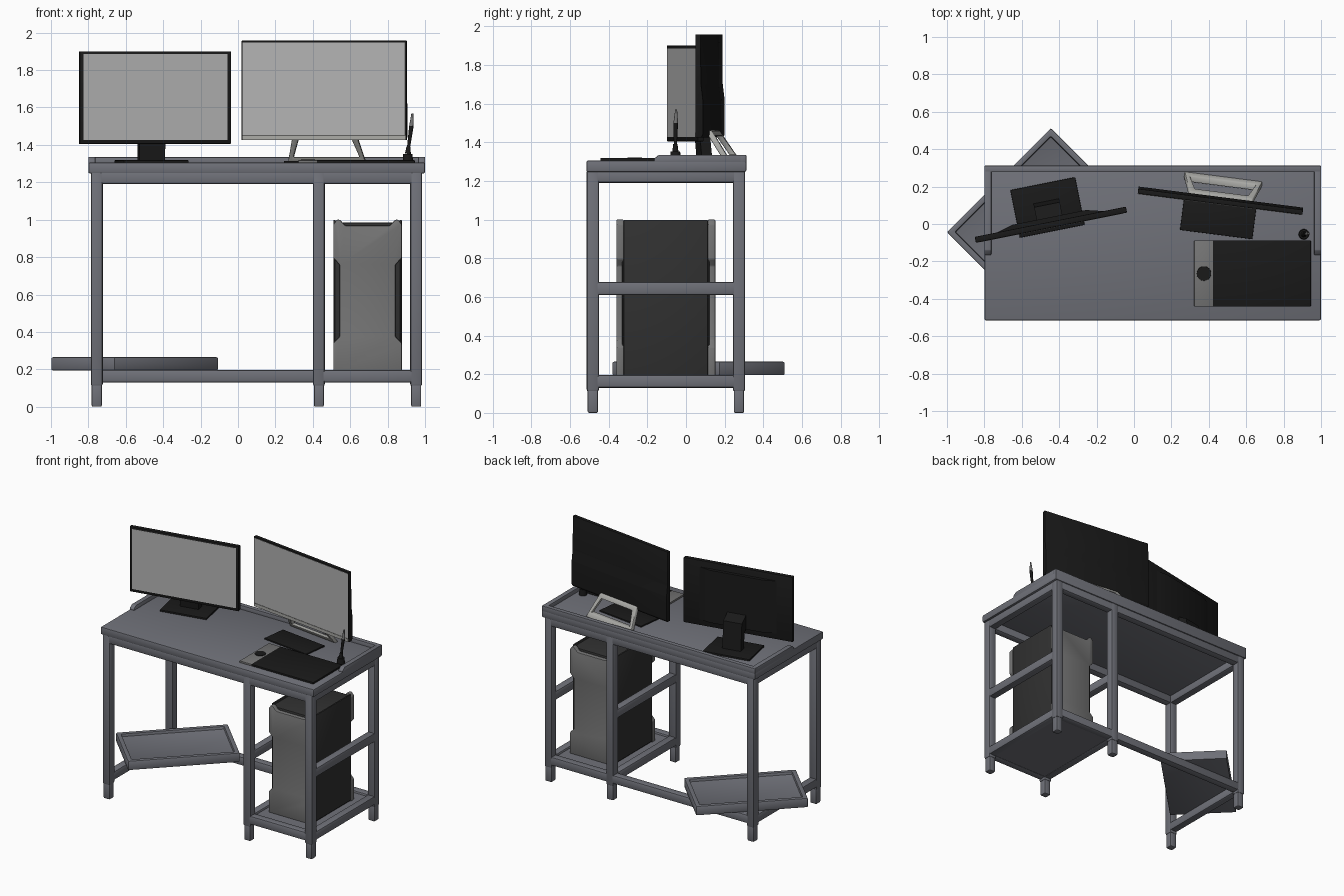
import bpy, bmesh, math
from mathutils import Matrix, Vector

if "Cube" in bpy.data.objects:
    bpy.data.objects.remove(bpy.data.objects["Cube"])


def material(name, c):
    m = bpy.data.materials.new(name)
    m.diffuse_color = (*c, 1)
    m.use_nodes = True
    m.node_tree.nodes["Principled BSDF"].inputs["Base Color"].default_value = m.diffuse_color
    return m


STEEL = material("steel_grey", (0.16, 0.165, 0.19))
BLACK = material("black_plastic", (0.01, 0.01, 0.01))
DARK = material("dark_panel", (0.03, 0.03, 0.03))
GREY = material("mid_grey", (0.18, 0.18, 0.18))
LIGHT = material("light_grey", (0.4, 0.4, 0.38))
SCREEN = material("screen_grey", (0.45, 0.45, 0.45))


def finish(name, bm, mat, frame=None, bevel=0, seg=2):
    bmesh.ops.recalc_face_normals(bm, faces=bm.faces[:])
    if bevel:
        bmesh.ops.bevel(bm, geom=bm.edges[:], offset=bevel, segments=seg,
                        profile=0.5, affect='EDGES')
    me = bpy.data.meshes.new(name)
    if frame:
        bm.transform(frame)
    bm.to_mesh(me)
    bm.free()
    ob = bpy.data.objects.new(name, me)
    bpy.context.collection.objects.link(ob)
    me.materials.append(mat)
    bpy.ops.object.select_all(action='DESELECT')
    ob.select_set(True)
    bpy.context.view_layer.objects.active = ob
    bpy.ops.object.shade_smooth_by_angle(angle=math.radians(35))
    return ob


def box(name, x, y, z, mat, bevel=0, frame=None, rim=0, depth=0):
    """Box from (min, max) ranges; rim/depth sink a panel into its top."""
    bm = bmesh.new()
    bmesh.ops.create_cube(bm, size=1)
    for v in bm.verts:
        v.co = [r[0] if c < 0 else r[1] for c, r in zip(v.co, (x, y, z))]
    if rim:
        bm.normal_update()
        top = max(bm.faces, key=lambda f: f.calc_center_median().z)
        bmesh.ops.inset_region(bm, faces=[top], thickness=rim)
        bmesh.ops.translate(bm, verts=top.verts[:], vec=(0, 0, 0))
        inner = bmesh.ops.extrude_face_region(bm, geom=[top])
        bmesh.ops.translate(bm, vec=(0, 0, -depth),
                            verts=[v for v in inner['geom'] if isinstance(v, bmesh.types.BMVert)])
        if top.is_valid:
            bm.faces.remove(top)
    return finish(name, bm, mat, frame, bevel)


def extrude(name, pts, axis, a, b, mat, frame=None, bevel=0):
    """Extrude a 2D profile along x or y."""
    bm = bmesh.new()
    rings = [[bm.verts.new((t, u, v) if axis == 'x' else (u, t, v)) for u, v in pts] for t in (a, b)]
    n = len(pts)
    for r in rings:
        bm.faces.new(r)
    for i in range(n):
        j = (i + 1) % n
        bm.faces.new((rings[0][i], rings[0][j], rings[1][j], rings[1][i]))
    return finish(name, bm, mat, frame, bevel)


def cone(name, base, tip, r1, r2, mat, seg=24):
    base, tip = Vector(base), Vector(tip)
    d = tip - base
    bm = bmesh.new()
    bmesh.ops.create_cone(bm, cap_ends=True, segments=seg, radius1=r1, radius2=r2, depth=d.length)
    f = Matrix.Translation((base + tip) / 2) @ d.to_track_quat('Z', 'Y').to_matrix().to_4x4()
    return finish(name, bm, mat, f)


def place(x, y, z, deg):
    return Matrix.Translation((x, y, z)) @ Matrix.Rotation(math.radians(deg), 4, 'Z')


# desk legs with slimmer feet
H = 0.032
XS, YS = (-0.755, 0.4325, 0.9525), (-0.482, 0.274)
for xn, x in zip(("left", "middle", "right"), XS):
    for yn, y in zip(("front", "back"), YS):
        box(f"{yn}_{xn}_leg", (x - H, x + H), (y - H, y + H), (0.11, 1.26), STEEL, 0.012)
        box(f"{yn}_{xn}_foot", (x - 0.027, x + 0.027), (y - 0.027, y + 0.027), (0, 0.13), STEEL, 0.008)


# rails between legs
def rail_x(name, i, j, y, z0, z1):
    box(name, (XS[i], XS[j]), (y - H + .002, y + H - .002), (z0, z1), STEEL, 0.012)


def rail_y(name, x, z0, z1):
    box(name, (x - H + .002, x + H - .002), YS, (z0, z1), STEEL, 0.012)


rail_x("back_lower_rail", 0, 2, YS[1], 0.13, 0.196)
rail_x("front_lower_rail", 1, 2, YS[0], 0.13, 0.196)
for n, x in zip(("left", "middle", "right"), XS):
    rail_y(n + "_lower_rail", x, 0.13, 0.196)
    if n != "middle":
        rail_y(n + "_apron", x, 1.19, 1.26)
    if n != "left":
        rail_y(n + "_side_rail", x, 0.61, 0.678)
for n, y in zip(("front", "back"), YS):
    rail_x(n + "_apron", 0, 2, y, 1.19, 1.26)
box("computer_shelf", (XS[1], XS[2]), YS, (0.135, 0.18), STEEL)

# desk top with raised edge along back and half of the sides
box("desk_top", (-0.8, 1.0), (-0.515, 0.312), (1.247, 1.305), STEEL, 0.008)
box("back_rim", (-0.8, 1.0), (0.277, 0.312), (1.29, 1.335), STEEL, 0.005)
side = [(0.30, 1.29), (-0.165, 1.29), (-0.165, 1.315), (-0.14, 1.335), (0.30, 1.335)]
extrude("left_rim", side, 'x', -0.8, -0.763, STEEL, bevel=0.004)
extrude("right_rim", side, 'x', 0.963, 1.0, STEEL, bevel=0.004)

# diagonal foot tray
box("foot_tray", (-0.3925, 0.3925), (-0.24, 0.24), (0.195, 0.265), STEEL,
    0.006, place(-0.5525, 0.065, 0, 45), rim=0.045, depth=0.022)

# computer tower: dark core between two notched end panels
box("tower_body", (0.516, 0.869), (-0.33, 0.122), (0.18, 0.985), DARK, 0.008)
half = [(0.183, 0.18), (0.183, 0.34), (0.15, 0.375), (0.15, 0.76), (0.183, 0.795),
        (0.183, 0.975), (0.165, 1.0), (0.148, 1.0), (0.118, 0.968)]
outline = [(0.6925 + x, z) for x, z in half] + [(0.6925 - x, z) for x, z in reversed(half)]
extrude("tower_front_panel", outline, 'y', -0.36, -0.322, GREY, bevel=0.006)
extrude("tower_back_panel", outline, 'y', 0.113, 0.152, GREY, bevel=0.006)
for s in (-1, 1):
    box("tower_side_panel", (0.6925 + s * 0.177 - 0.006, 0.6925 + s * 0.177 + 0.006),
        (-0.322, 0.113), (0.19, 0.998), DARK, 0.003)

# left monitor
L = place(-0.445, 0.0, 0, 11.3)
box("left_monitor_case", (-0.412, 0.412), (-0.02, 0.012), (1.405, 1.90), BLACK, 0.004, L)
box("left_monitor_screen", (-0.392, 0.392), (-0.0215, -0.015), (1.427, 1.885), SCREEN, 0, L)
extrude("left_monitor_back", [(-0.30, 0.01), (-0.2, 0.036), (0.2, 0.036), (0.30, 0.01)],
        'y', 0, 1, BLACK,
        L @ Matrix(((1, 0, 0, 0), (0, 0, 1, 0), (0, 0.40, 0, 1.45), (0, 0, 0, 1))))
box("left_monitor_base", (-0.177, 0.177), (-0.04, 0.22), (1.303, 1.318), BLACK, 0.004, L)
extrude("left_monitor_neck", [(0.07, 1.31), (0.125, 1.31), (0.105, 1.52), (0.03, 1.56), (0.03, 1.46), (0.06, 1.43)],
        'x', -0.07, 0.07, BLACK, L)

# right monitor: slightly thicker in the lower half
R = place(0.462, 0.122, 0, -7.3)
extrude("right_monitor_case", [(-0.016, 1.425), (-0.016, 1.957), (0.01, 1.957), (0.012, 1.70),
                               (0.022, 1.62), (0.022, 1.44), (0.014, 1.425)],
        'x', -0.444, 0.444, BLACK, R, 0.002)
box("right_monitor_screen", (-0.438, 0.438), (-0.018, -0.012), (1.452, 1.947), SCREEN, 0, R)
box("right_monitor_chin", (-0.44, 0.44), (-0.019, -0.012), (1.426, 1.45), LIGHT, 0, R)
box("right_monitor_base", (-0.195, 0.195), (-0.18, 0.01), (1.303, 1.315), BLACK, 0.003, R)

# leaning trapezoid stand loop behind the right monitor
bm = bmesh.new()
loops = []
for t in (0, 0.034):
    for bw, tw, z0, z1 in ((0.21, 0.17, 1.305, 1.46), (0.178, 0.143, 1.335, 1.432)):
        loops.append([bm.verts.new((x, 0.10 + t - (z - 1.305) * 0.66, z))
                      for x, z in ((-bw, z0), (bw, z0), (tw, z1), (-tw, z1))])
for p, q in ((0, 1), (2, 3), (0, 2), (1, 3)):
    for i in range(4):
        j = (i + 1) % 4
        bm.faces.new((loops[p][i], loops[p][j], loops[q][j], loops[q][i]))
finish("right_monitor_stand", bm, LIGHT, R, 0.005)

# drawing tablet with dial
box("tablet_pad", (0.42, 0.945), (-0.442, -0.087), (1.303, 1.318), BLACK, 0.003)
box("tablet_control_strip", (0.322, 0.425), (-0.442, -0.087), (1.303, 1.318), GREY, 0.003)
cone("tablet_dial", (0.374, -0.265, 1.31), (0.374, -0.265, 1.322), 0.04, 0.038, BLACK, 32)

# pen and holder
cone("pen_holder_base", (0.908, -0.055, 1.303), (0.908, -0.055, 1.352), 0.028, 0.025, BLACK)
cone("pen_holder_collar", (0.908, -0.055, 1.352), (0.912, -0.055, 1.39), 0.016, 0.011, BLACK)
cone("pen_grip", (0.911, -0.055, 1.38), (0.927, -0.053, 1.50), 0.008, 0.012, BLACK, 16)
cone("pen_end", (0.927, -0.053, 1.50), (0.932, -0.051, 1.568), 0.012, 0.005, GREY, 16)
